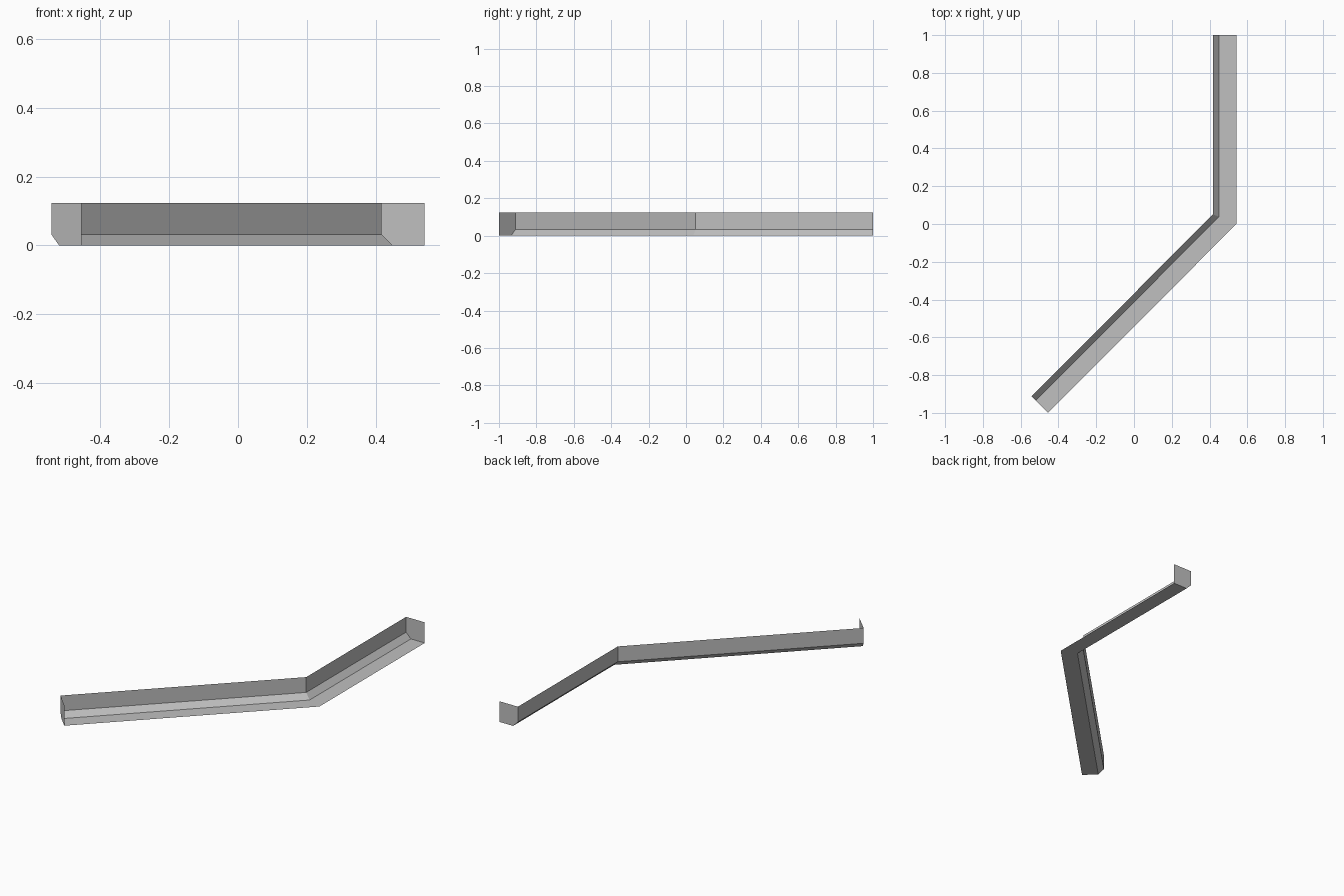
import bpy
import bmesh
from mathutils import Vector

cube = bpy.data.objects.get("Cube")
if cube:
    bpy.data.objects.remove(cube)

WIDTH, HEIGHT, BEVEL = 0.124, 0.124, 0.032

# One plain grey for the whole channel
grey = bpy.data.materials.new("plain_grey")
grey.use_nodes = True
colour = (0.53, 0.53, 0.53, 1)
grey.diffuse_color = colour
grey.node_tree.nodes["Principled BSDF"].inputs["Base Color"].default_value = colour

# Outer edge of the channel: near end, bend, far end
path = [Vector((-0.455, -1)), Vector((0.542, 0)), Vector((0.542, 1))]

# Cross-section as (distance inward from outer edge, height)
profile = [(0, 0), (WIDTH - BEVEL, 0), (WIDTH, BEVEL), (WIDTH, HEIGHT)]


def side(a, b):
    """Unit direction pointing to the inner side of a path segment."""
    d = (b - a).normalized()
    return Vector((-d.y, d.x))


def inward(i):
    """Mitred inward offset at a path point."""
    sides = [side(path[k], path[k + 1]) for k in (i - 1, i) if 0 <= k < len(path) - 1]
    total = sum(sides, Vector((0, 0)))
    return total / total.dot(sides[0])


def make_object(name, bm):
    mesh = bpy.data.meshes.new(name)
    bm.to_mesh(mesh)
    bm.free()
    mesh.materials.append(grey)
    obj = bpy.data.objects.new(name, mesh)
    bpy.context.collection.objects.link(obj)


def section(bm, i, points):
    n = inward(i)
    return [bm.verts.new((*(path[i] + n * u), z)) for u, z in points]


# Floor, bevel and inner wall swept along the bent path
bm = bmesh.new()
rings = [section(bm, i, profile) for i in range(len(path))]
for r, s in zip(rings, rings[1:]):
    for k in range(len(profile) - 1):
        bm.faces.new((r[k], s[k], s[k + 1], r[k + 1]))
make_object("bent_channel", bm)

# Flat plates closing both ends
for name, i in (("near_end_plate", 0), ("far_end_plate", len(path) - 1)):
    bm = bmesh.new()
    face = bm.faces.new(section(bm, i, profile + [(0, HEIGHT)]))
    if i == 0:
        face.normal_flip()
    make_object(name, bm)
